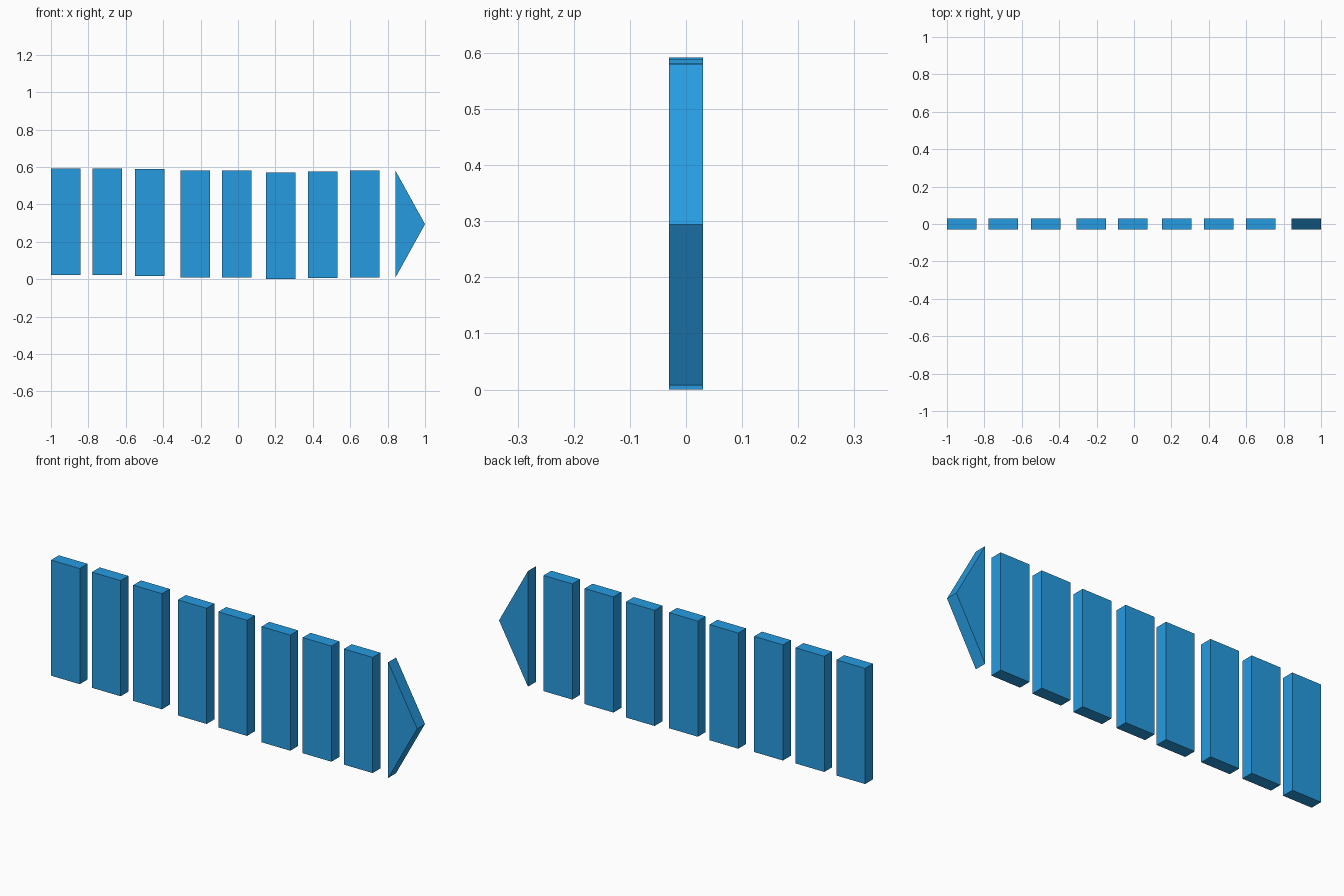
import bpy

if "Cube" in bpy.data.objects:
    bpy.data.objects.remove(bpy.data.objects["Cube"])

blue = bpy.data.materials.new("blue")
blue.diffuse_color = (0.02, 0.33, 0.75, 1)
blue.use_nodes = True
blue.node_tree.nodes["Principled BSDF"].inputs["Base Color"].default_value = blue.diffuse_color

DEPTH = 0.061
BAR_W, BAR_H = 0.157, 0.571


def prism(name, profile):
    """Extrude an XZ profile (anticlockwise seen from the front) along y."""
    n = len(profile)
    verts = [(x, y, z) for y in (-DEPTH / 2, DEPTH / 2) for x, z in profile]
    faces = [tuple(range(n)), tuple(range(2 * n - 1, n - 1, -1))]
    for i in range(n):
        j = (i + 1) % n
        faces.append((j, i, i + n, j + n))
    mesh = bpy.data.meshes.new(name)
    mesh.from_pydata(verts, [], faces)
    mesh.materials.append(blue)
    obj = bpy.data.objects.new(name, mesh)
    bpy.context.collection.objects.link(obj)
    return obj


# Row of upright bars: left edge and bottom height of each
bars = [(-1.0, 0.021), (-0.777, 0.021), (-0.551, 0.017), (-0.307, 0.010),
        (-0.086, 0.010), (0.150, 0.0), (0.375, 0.006), (0.600, 0.010)]
for i, (x, z) in enumerate(bars):
    prism(f"bar_{i + 1}", [(x, z), (x + BAR_W, z),
                           (x + BAR_W, z + BAR_H), (x, z + BAR_H)])

# Triangular arrow head at the right end
prism("arrow_head", [(0.842, 0.009), (1.0, 0.294), (0.842, 0.580)])
